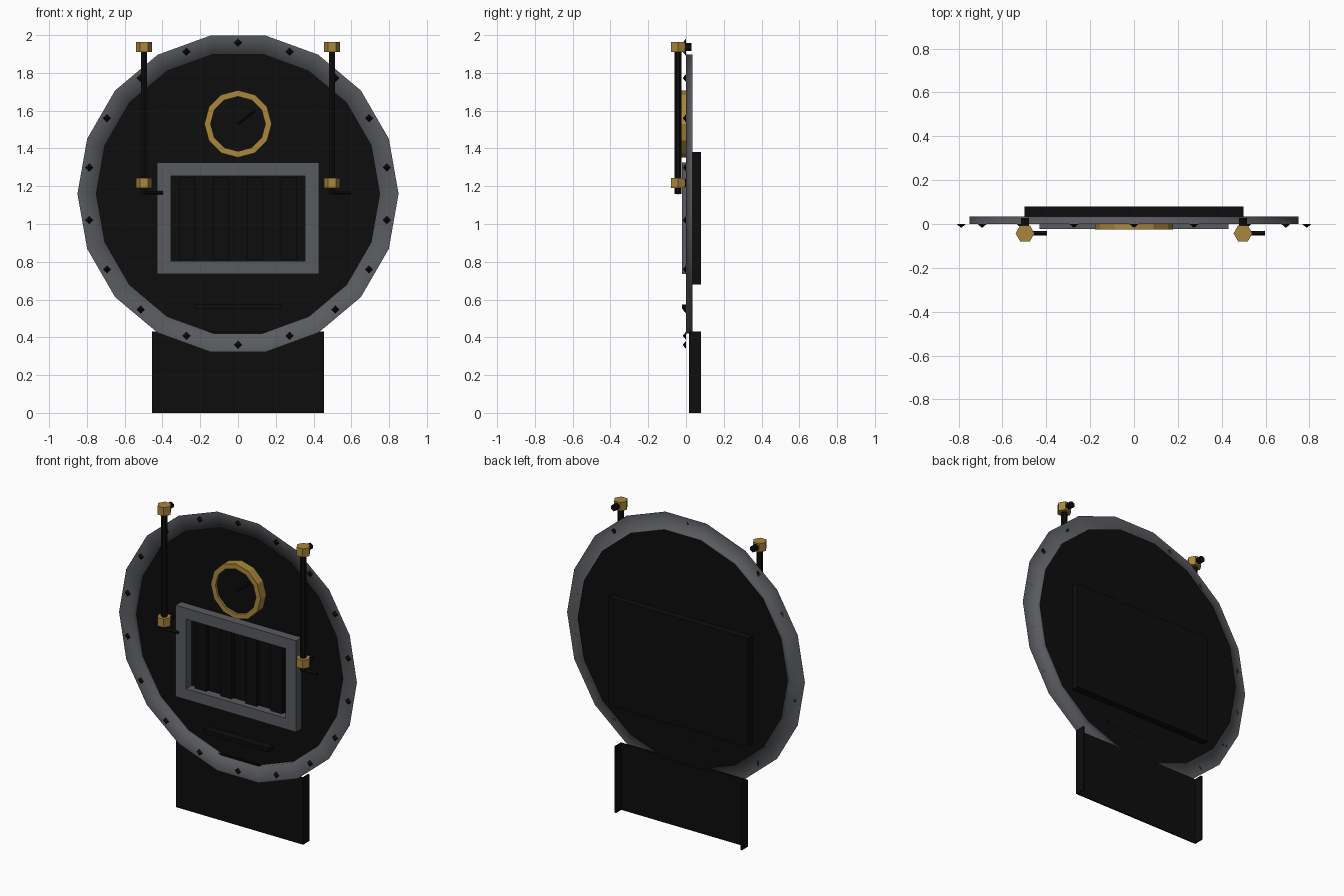
import bpy, bmesh, math
from mathutils import Matrix, Vector

if "Cube" in bpy.data.objects:
    bpy.data.objects.remove(bpy.data.objects["Cube"])


def material(name, rgb):
    m = bpy.data.materials.new(name)
    m.diffuse_color = (*rgb, 1)
    m.use_nodes = True
    m.node_tree.nodes["Principled BSDF"].inputs["Base Color"].default_value = m.diffuse_color
    return m


BLACK = material("black_iron", (0.004, 0.004, 0.004))
STEEL = material("dark_steel", (0.10, 0.105, 0.115))
BRASS = material("brass", (0.40, 0.24, 0.045))


def finish(name, bm, mat, smooth=False):
    bmesh.ops.recalc_face_normals(bm, faces=bm.faces[:])
    me = bpy.data.meshes.new(name)
    bm.to_mesh(me)
    bm.free()
    me.materials.append(mat)
    for p in me.polygons:
        p.use_smooth = smooth
    ob = bpy.data.objects.new(name, me)
    bpy.context.collection.objects.link(ob)
    return ob


def box(name, lo, hi, mat):
    lo, hi = Vector(lo), Vector(hi)
    bm = bmesh.new()
    bmesh.ops.create_cube(bm, size=1, matrix=Matrix.Translation((lo + hi) / 2) @ Matrix.Diagonal((*(hi - lo), 1)))
    return finish(name, bm, mat)


def rod(name, a, b, r, sides, mat, r2=None, smooth=False):
    a, b = Vector(a), Vector(b)
    d = b - a
    rot = d.to_track_quat('Z', 'Y').to_matrix().to_4x4()
    bm = bmesh.new()
    bmesh.ops.create_cone(bm, cap_ends=True, segments=sides, radius1=r, radius2=r if r2 is None else r2,
                          depth=d.length, matrix=Matrix.Translation((a + b) / 2) @ rot)
    return finish(name, bm, mat, smooth)


def circle(cz, r, sides, y):
    return [(r * math.cos(math.tau * i / sides), y, cz + r * math.sin(math.tau * i / sides)) for i in range(sides)]


def rect(x, z0, z1, y):
    return [(-x, y, z0), (x, y, z0), (x, y, z1), (-x, y, z1)]


def loft(name, loops, mat, cap=False, smooth=False):
    """Join matching loops with faces, optionally filling the last one."""
    bm = bmesh.new()
    rows = [[bm.verts.new(p) for p in lp] for lp in loops]
    n = len(rows[0])
    for a, b in zip(rows, rows[1:]):
        for i in range(n):
            j = (i + 1) % n
            bm.faces.new((a[i], a[j], b[j], b[i]))
    if cap:
        bm.faces.new(rows[-1])
    return finish(name, bm, mat, smooth)


CZ = 1.16
# flanged rim and recessed plate
loft("rim_flange", [circle(CZ, 0.85, 18, 0), circle(CZ, 0.75, 18, 0), circle(CZ, 0.75, 18, 0.035)], STEEL, smooth=True)
loft("boiler_plate", [circle(CZ, 0.75, 18, 0.034)], BLACK, cap=True)

# studs around the rim
for i in range(18):
    a = math.tau * i / 18
    x, z = 0.8 * math.sin(a), CZ + 0.8 * math.cos(a)
    rod(f"rim_stud_{i + 1}", (x, 0, z), (x, -0.015, z), 0.021, 4, BLACK, r2=0.003)

# firebox: rear box, front frame, upright bars
box("firebox_back", (-0.5, 0.035, 0.68), (0.5, 0.08, 1.38), BLACK)
loft("firebox_frame", [rect(0.43, 0.735, 1.325, 0.035), rect(0.43, 0.735, 1.325, -0.022),
                       rect(0.355, 0.805, 1.255, -0.022), rect(0.355, 0.805, 1.255, 0.035)], STEEL)
for i, x in enumerate((-0.27, -0.09, 0.09, 0.27)):
    box(f"firebox_bar_{i + 1}", (x - 0.04, 0.005, 0.81), (x + 0.04, 0.034, 1.25), BLACK)

# pressure gauge
loft("gauge_bezel", [circle(1.53, 0.178, 12, 0.035), circle(1.53, 0.178, 12, -0.024),
                     circle(1.53, 0.145, 12, -0.024), circle(1.53, 0.145, 12, -0.01)], BRASS)
loft("gauge_face", [circle(1.53, 0.145, 12, -0.01)], BLACK, cap=True)
rod("gauge_needle", (0, -0.015, 1.53), (0.09, -0.015, 1.60), 0.006, 4, BLACK)

# small ledge under the firebox
box("ledge", (-0.23, -0.02, 0.55), (0.23, 0.035, 0.575), BLACK)

# sight tubes with hex fittings, brackets and taps
for s, side in ((-1, "left"), (1, "right")):
    x, y = 0.497 * s, -0.043
    rod(f"sight_tube_{side}", (x, y, 1.16), (x, y, 1.93), 0.019, 6, BLACK)
    for z, end, y2 in ((1.217, "lower", 0.035), (1.937, "upper", 0.028)):
        bm = bmesh.new()
        rot = Matrix.Rotation(math.radians(30), 4, 'Z')
        bmesh.ops.create_cone(bm, cap_ends=True, segments=6, radius1=0.043, radius2=0.043, depth=0.055,
                              matrix=Matrix.Translation((x, y, z)) @ rot)
        fit = finish(f"fitting_{end}_{side}", bm, BRASS)
        # turn so that corners point sideways
        if max(v.co.x for v in fit.data.vertices) - x < 0.042:
            fit.data.transform(Matrix.Translation((x, y, z)) @ rot @ Matrix.Translation((-x, -y, -z)))
        rod(f"bracket_{end}_{side}", (x, y, z), (x, y2, z), 0.021, 6, BLACK)
    rod(f"tap_handle_{side}", (x, y, 1.165), (x + 0.1, y, 1.165), 0.01, 4, BLACK)

# support below: front sheet with side flanges
box("stand_front", (-0.455, 0.015, 0), (0.455, 0.025, 0.43), BLACK)
for s, side in ((-1, "left"), (1, "right")):
    xs = sorted((0.455 * s, 0.445 * s))
    box(f"stand_flange_{side}", (xs[0], 0.015, 0), (xs[1], 0.08, 0.43), BLACK)
